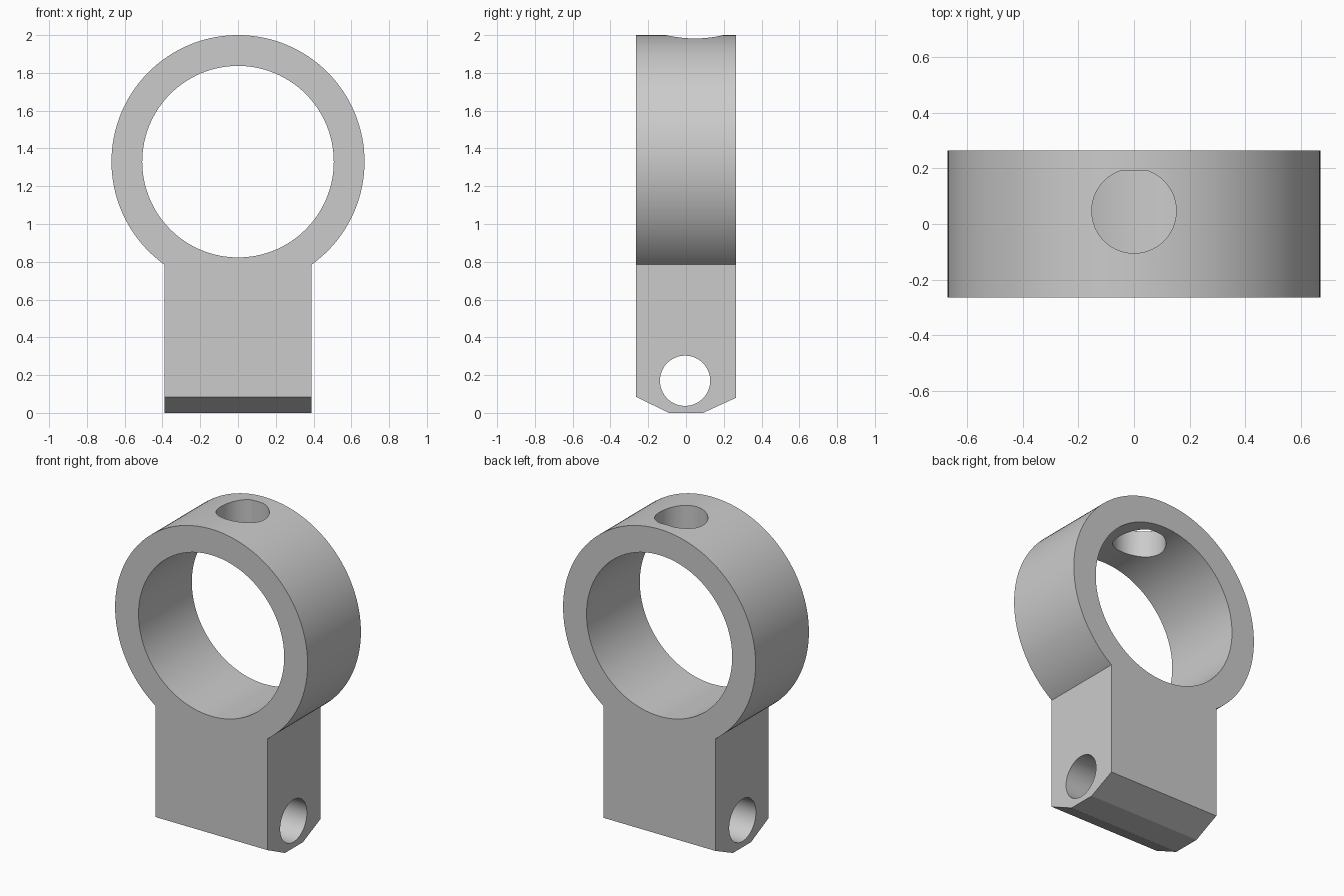
import bpy, bmesh, math
from mathutils import Vector

cube = bpy.data.objects.get("Cube")
if cube:
    bpy.data.objects.remove(cube, do_unlink=True)

grey = bpy.data.materials.new("plain_grey")
grey.use_nodes = True
grey.diffuse_color = (0.6, 0.6, 0.6, 1)
grey.node_tree.nodes["Principled BSDF"].inputs["Base Color"].default_value = (0.6, 0.6, 0.6, 1)

DEPTH = 0.265        # half thickness of the whole part
CENTRE = 1.33        # height of the ring axis


def prism(name, points, direction):
    """Extrude a closed outline along a direction."""
    bm = bmesh.new()
    face = bm.faces.new([bm.verts.new(p) for p in points])
    geom = bmesh.ops.extrude_face_region(bm, geom=[face])["geom"]
    bmesh.ops.translate(bm, vec=Vector(direction),
                        verts=[g for g in geom if isinstance(g, bmesh.types.BMVert)])
    bmesh.ops.recalc_face_normals(bm, faces=bm.faces)
    mesh = bpy.data.meshes.new(name)
    bm.to_mesh(mesh)
    bm.free()
    mesh.materials.append(grey)
    obj = bpy.data.objects.new(name, mesh)
    bpy.context.collection.objects.link(obj)
    return obj


def circle(radius, n):
    return [(radius * math.cos(2 * math.pi * i / n), radius * math.sin(2 * math.pi * i / n))
            for i in range(n)]


def combine(target, tool, operation):
    """Apply a boolean and remove the tool."""
    tool.hide_render = True
    mod = target.modifiers.new(tool.name, 'BOOLEAN')
    mod.object, mod.operation, mod.solver = tool, operation, 'EXACT'
    bpy.context.view_layer.objects.active = target
    bpy.ops.object.modifier_apply(modifier=mod.name)
    bpy.data.objects.remove(tool, do_unlink=True)


# Solid ring disc with the bevelled mounting stem below it
body = prism("ring_clamp_body",
             [(x, -DEPTH, CENTRE + z) for x, z in circle(0.67, 128)], (0, 2 * DEPTH, 0))
stem_section = [(-0.09, 0), (0.09, 0), (DEPTH, 0.08), (DEPTH, 1.1), (-DEPTH, 1.1), (-DEPTH, 0.085)]
stem = prism("stem", [(-0.39, y, z) for y, z in stem_section], (0.78, 0, 0))
combine(body, stem, 'UNION')

# Main bore, front to back
bore = prism("bore_cutter", [(x, -0.5, CENTRE + z) for x, z in circle(0.507, 128)], (0, 1, 0))
combine(body, bore, 'DIFFERENCE')

# Cross hole through the foot of the stem
cross = prism("cross_hole_cutter",
              [(-0.6, y - 0.005, z + 0.17) for y, z in circle(0.133, 64)], (1.2, 0, 0))
combine(body, cross, 'DIFFERENCE')

# Screw hole in the top of the ring, with a small flat on its rear side
top_hole = prism("top_hole_cutter",
                 [(x, min(y + 0.047, 0.192), CENTRE) for x, y in circle(0.152, 64)], (0, 0, 0.9))
combine(body, top_hole, 'DIFFERENCE')

# Smooth bores and rim, crisp edges
bpy.ops.object.select_all(action='DESELECT')
body.select_set(True)
bpy.context.view_layer.objects.active = body
bpy.ops.object.shade_smooth_by_angle(angle=math.radians(20))
